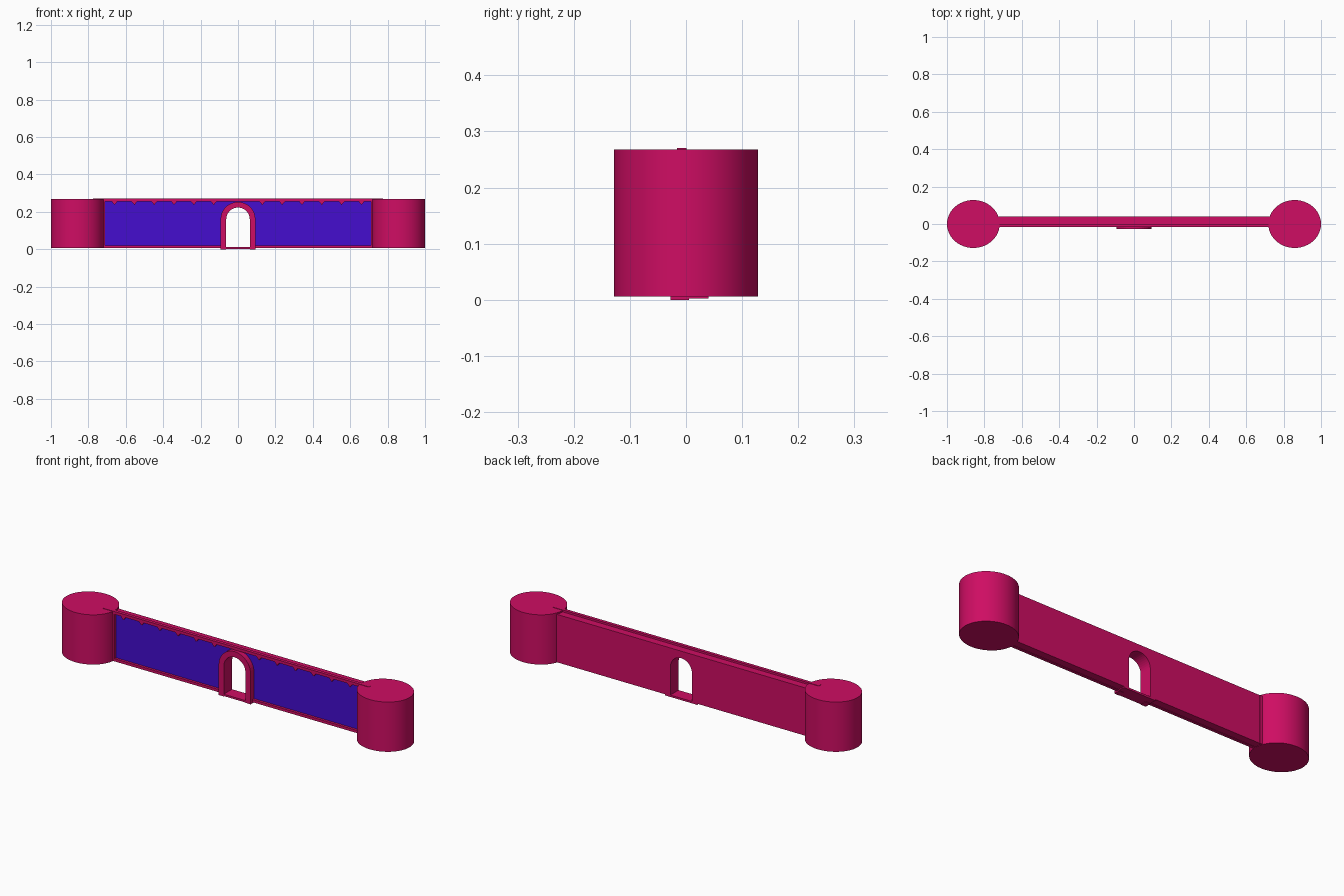
import bpy, bmesh, math

cube = bpy.data.objects.get("Cube")
if cube:
    bpy.data.objects.remove(cube, do_unlink=True)


def material(name, rgb):
    m = bpy.data.materials.new(name)
    m.use_nodes = True
    m.diffuse_color = (*rgb, 1)
    m.node_tree.nodes["Principled BSDF"].inputs["Base Color"].default_value = (*rgb, 1)
    return m


MAGENTA = material("magenta", (0.62, 0.004, 0.125))
BLUE = material("deep blue", (0.058, 0.004, 0.62))


def extrude_outline(name, outline, y0, y1):
    """Solid made from a front (x, z) outline, running from y0 back to y1."""
    bm = bmesh.new()
    face = bm.faces.new([bm.verts.new((x, y0, z)) for x, z in outline])
    moved = bmesh.ops.extrude_face_region(bm, geom=[face])["geom"]
    verts = [g for g in moved if isinstance(g, bmesh.types.BMVert)]
    bmesh.ops.translate(bm, verts=verts, vec=(0, y1 - y0, 0))
    bmesh.ops.recalc_face_normals(bm, faces=bm.faces)
    mesh = bpy.data.meshes.new(name)
    bm.to_mesh(mesh)
    bm.free()
    mesh.materials.append(MAGENTA)
    obj = bpy.data.objects.new(name, mesh)
    bpy.context.collection.objects.link(obj)
    return obj


def box(name, x0, x1, y0, y1, z0, z1):
    return extrude_outline(name, [(x0, z0), (x1, z0), (x1, z1), (x0, z1)], y0, y1)


def arch(radius, base, spring=0.16, steps=20):
    """Round-topped doorway line, from the right foot over to the left foot."""
    curve = [(radius * math.cos(math.pi * i / steps),
              spring + radius * math.sin(math.pi * i / steps)) for i in range(steps + 1)]
    return [(radius, base)] + curve + [(-radius, base)]


BOTTOM, WALL_TOP, HALF = 0.008, 0.26, 0.76
FRONT, BACK, TRIM = 0.0, 0.04, -0.013

# Wall with doorway; its front face is blue
outline = [(-HALF, BOTTOM), (-HALF, WALL_TOP), (HALF, WALL_TOP), (HALF, BOTTOM)]
wall = extrude_outline("wall", outline + arch(0.063, BOTTOM), FRONT, BACK)
wall.data.materials.append(BLUE)
for p in wall.data.polygons:
    if p.normal.y < -0.9 and p.center.y < FRONT + 0.001:
        p.material_index = 1

# Door surround and sill
extrude_outline("door_surround", arch(0.093, 0) + arch(0.063, 0)[::-1], -0.028, 0.005)
box("door_sill", -0.093, 0.093, -0.028, BACK, 0.002, 0.012)

# Parapet along the front edge
box("parapet", -0.775, 0.775, -0.016, 0.001, 0.255, 0.27)

for side, label in ((-1, "right"), (1, "left")):
    # Plinth strip and end post
    xs = sorted((side * 0.09, side * HALF))
    box(label + "_plinth", *xs, TRIM, 0.002, 0.006, 0.02)
    xs = sorted((side * 0.711, side * 0.74))
    box(label + "_end_post", *xs, TRIM, BACK + 0.001, BOTTOM, WALL_TOP)

    # Small pointed corbels under the parapet
    for i in range(6):
        x = side * (0.13 + 0.106 * i)
        extrude_outline(f"{label}_corbel_{i + 1}",
                        [(x - 0.016, 0.256), (x, 0.237), (x + 0.016, 0.256)], TRIM, 0.002)

    # Oval tower
    bpy.ops.mesh.primitive_cylinder_add(vertices=48, radius=1, depth=0.262,
                                        location=(side * 0.859, 0, 0.137))
    tower = bpy.context.object
    tower.name = label + "_tower"
    tower.scale = (0.141, 0.128, 1)
    bpy.ops.object.transform_apply(location=False, rotation=False, scale=True)
    tower.data.materials.append(MAGENTA)
    bpy.ops.object.shade_smooth_by_angle(angle=math.radians(40))
